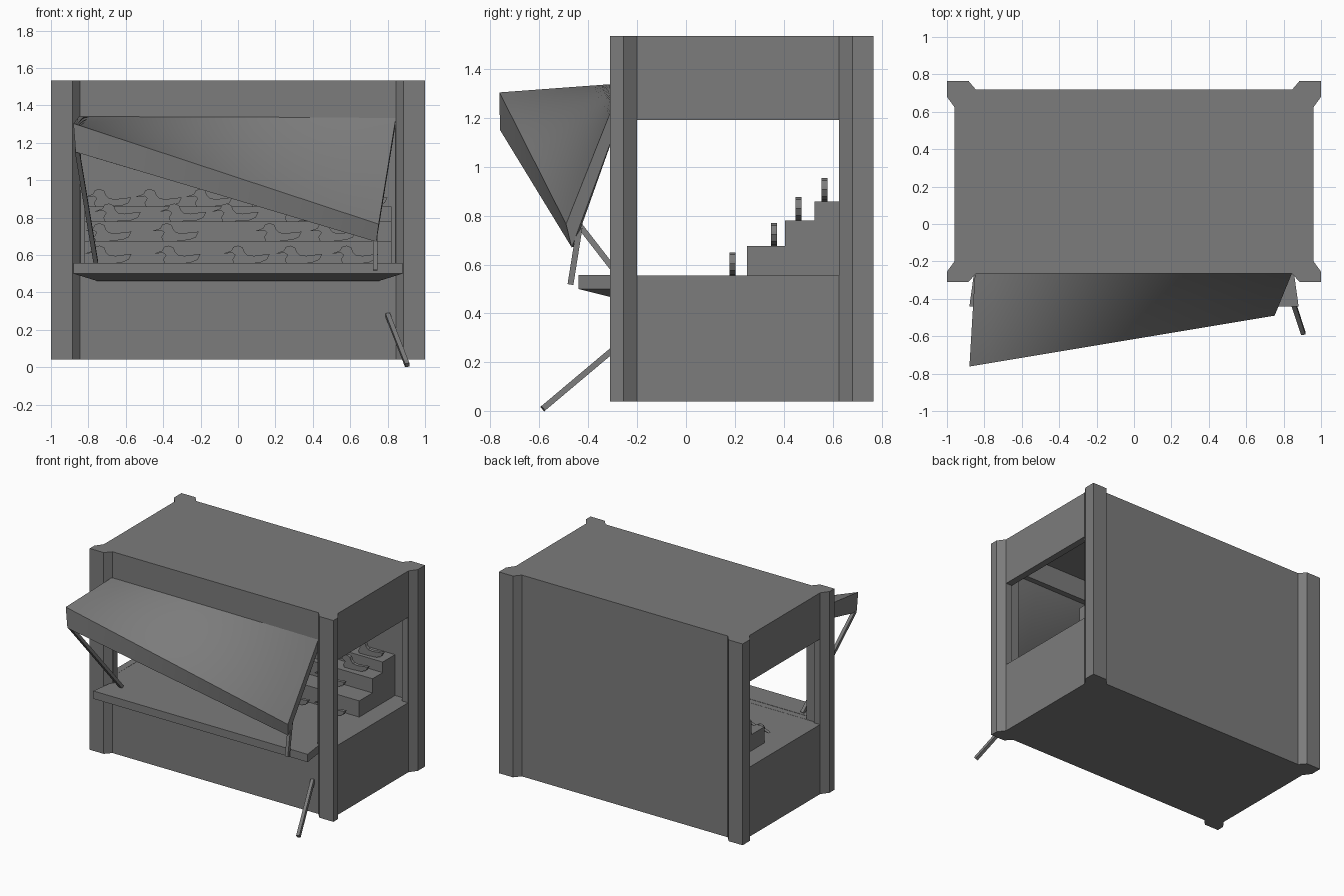
import bpy, bmesh
from mathutils import Vector

cube = bpy.data.objects.get("Cube")
if cube:
    bpy.data.objects.remove(cube, do_unlink=True)

grey = bpy.data.materials.new("plain_grey")
grey.use_nodes = True
colour = (0.2, 0.2, 0.2, 1)
grey.diffuse_color = colour
grey.node_tree.nodes["Principled BSDF"].inputs["Base Color"].default_value = colour


def finish(name, bm):
    bmesh.ops.recalc_face_normals(bm, faces=bm.faces[:])
    mesh = bpy.data.meshes.new(name)
    bm.to_mesh(mesh)
    bm.free()
    mesh.materials.append(grey)
    obj = bpy.data.objects.new(name, mesh)
    bpy.context.collection.objects.link(obj)
    return obj


def loft(name, ring_a, ring_b):
    """Closed solid between two matching rings of points."""
    bm = bmesh.new()
    a = [bm.verts.new(p) for p in ring_a]
    b = [bm.verts.new(p) for p in ring_b]
    bm.faces.new(a)
    bm.faces.new(b)
    for i in range(len(a)):
        j = (i + 1) % len(a)
        bm.faces.new((a[i], a[j], b[j], b[i]))
    return finish(name, bm)


def prism_z(name, outline, z0, z1):
    return loft(name, [(x, y, z0) for x, y in outline], [(x, y, z1) for x, y in outline])


def box(name, x0, x1, y0, y1, z0, z1):
    return prism_z(name, [(x0, y0), (x1, y0), (x1, y1), (x0, y1)], z0, z1)


def stick(name, start, end, width=0.024):
    a, b = Vector(start), Vector(end)
    d = (b - a).normalized()
    u = d.cross(Vector((1, 0, 0))).normalized() * width / 2
    v = d.cross(u).normalized() * width / 2
    corners = (u + v, u - v, -u - v, v - u)
    return loft(name, [a + c for c in corners], [b + c for c in corners])


def activate(obj):
    bpy.ops.object.select_all(action='DESELECT')
    obj.select_set(True)
    bpy.context.view_layer.objects.active = obj


def cut(obj, cutter):
    mod = obj.modifiers.new("cut", 'BOOLEAN')
    mod.operation = 'DIFFERENCE'
    mod.solver = 'EXACT'
    mod.object = cutter
    activate(obj)
    bpy.ops.object.modifier_apply(modifier=mod.name)
    bpy.data.objects.remove(cutter, do_unlink=True)


# Booth body: walls, roof and four chamfered corner posts in one outline
front_right = [(0.845, -0.265), (0.885, -0.31), (1.0, -0.31), (1.0, -0.255), (0.96, -0.2)]
back_right = [(0.96, 0.625), (1.0, 0.68), (1.0, 0.765), (0.885, 0.765), (0.845, 0.718)]
right_half = front_right + back_right
outline = right_half + [(-x, y) for x, y in reversed(right_half)]
body = prism_z("booth_body", outline, 0.04, 1.533)

# Hollow room, side windows and the front opening
FLOOR = 0.555
cut(body, box("room_cutter", -0.91, 0.91, -0.215, 0.67, FLOOR, 1.48))
cut(body, box("window_cutter", -1.2, 1.2, -0.2, 0.624, FLOOR + 0.001, 1.19))
cut(body, box("opening_cutter", -0.84, 0.84, -0.5, 0.0, FLOOR + 0.001, 1.325))

# Serving counter with a tapered underside
shelf = [(-0.88, -0.44), (0.88, -0.44), (0.855, -0.26), (-0.855, -0.26)]
prism_z("counter_top", shelf, 0.5, FLOOR + 0.003)
loft("counter_support",
     [(x, y, 0.5) for x, y in shelf],
     [(-0.75, -0.28, 0.46), (0.75, -0.28, 0.46), (0.75, -0.26, 0.46), (-0.75, -0.26, 0.46)])

# Stepped display stand
steps = [(0.25, 0.5), (0.25, 0.675), (0.405, 0.675), (0.405, 0.78),
         (0.525, 0.78), (0.525, 0.858), (0.68, 0.858), (0.68, 0.5)]
loft("display_steps", [(-0.82, y, z) for y, z in steps], [(0.82, y, z) for y, z in steps])

# Flat target birds standing in rows
bird = [(0.0, 0.052), (0.045, 0.068), (0.055, 0.088), (0.08, 0.095), (0.105, 0.085),
        (0.115, 0.06), (0.13, 0.045), (0.165, 0.04), (0.2, 0.045), (0.25, 0.05),
        (0.235, 0.02), (0.2, 0.005), (0.06, -0.004), (0.05, 0.02), (0.065, 0.045), (0.05, 0.056)]
rows = [(0.19, FLOOR, (-0.82, -0.45, -0.08, 0.2, 0.5)),
        (0.36, 0.675, (-0.82, -0.46, 0.09, 0.38)),
        (0.46, 0.78, (-0.77, -0.42, -0.14, 0.2, 0.5)),
        (0.565, 0.858, (-0.82, -0.55, -0.28, 0.02, 0.29, 0.55))]
for r, (y, z, starts) in enumerate(rows):
    for i, x in enumerate(starts):
        loft(f"target_bird_{r + 1}_{i + 1}",
             [(x + px, y - 0.012, z + pz) for px, pz in bird],
             [(x + px, y + 0.012, z + pz) for px, pz in bird])

# Sagging awning: a twisted sheet with a turned-down rim
hinge = Vector((-0.85, -0.262, 1.34)), Vector((0.845, -0.262, 1.34))
outer = Vector((-0.88, -0.762, 1.303)), Vector((0.752, -0.49, 0.765))
outer_low = Vector((-0.868, -0.76, 1.15)), Vector((0.74, -0.467, 0.67))
hinge_low = Vector((-0.845, -0.262, 1.255)), Vector((0.838, -0.245, 1.27))
N = 16
bm = bmesh.new()
grid = []
for i in range(N + 1):
    u = i / N
    h, o, low = (p[0].lerp(p[1], u) for p in (hinge, outer, outer_low))
    grid.append([bm.verts.new(h.lerp(o, j / N)) for j in range(N + 1)] + [bm.verts.new(low)])
for a, b in zip(grid, grid[1:]):
    for j in range(N + 1):
        bm.faces.new((a[j], a[j + 1], b[j + 1], b[j]))
for column, low in ((grid[0], hinge_low[0]), (grid[-1], hinge_low[1])):
    bm.faces.new(column + [bm.verts.new(low)])
awning = finish("awning", bm)
if awning.data.polygons[0].normal.z < 0:
    awning.data.flip_normals()
thick = awning.modifiers.new("thickness", 'SOLIDIFY')
thick.thickness = 0.012
thick.offset = -1
activate(awning)
bpy.ops.object.modifier_apply(modifier=thick.name)
bpy.ops.object.shade_smooth_by_angle()

# Awning props: one whole, one snapped in two
stick("awning_prop", (-0.86, -0.745, 1.16), (-0.76, -0.28, 0.56))
stick("broken_prop_stub", (0.735, -0.435, 0.75), (0.735, -0.472, 0.518))
stick("fallen_prop_piece", (0.8, -0.265, 0.28), (0.905, -0.585, 0.011))
